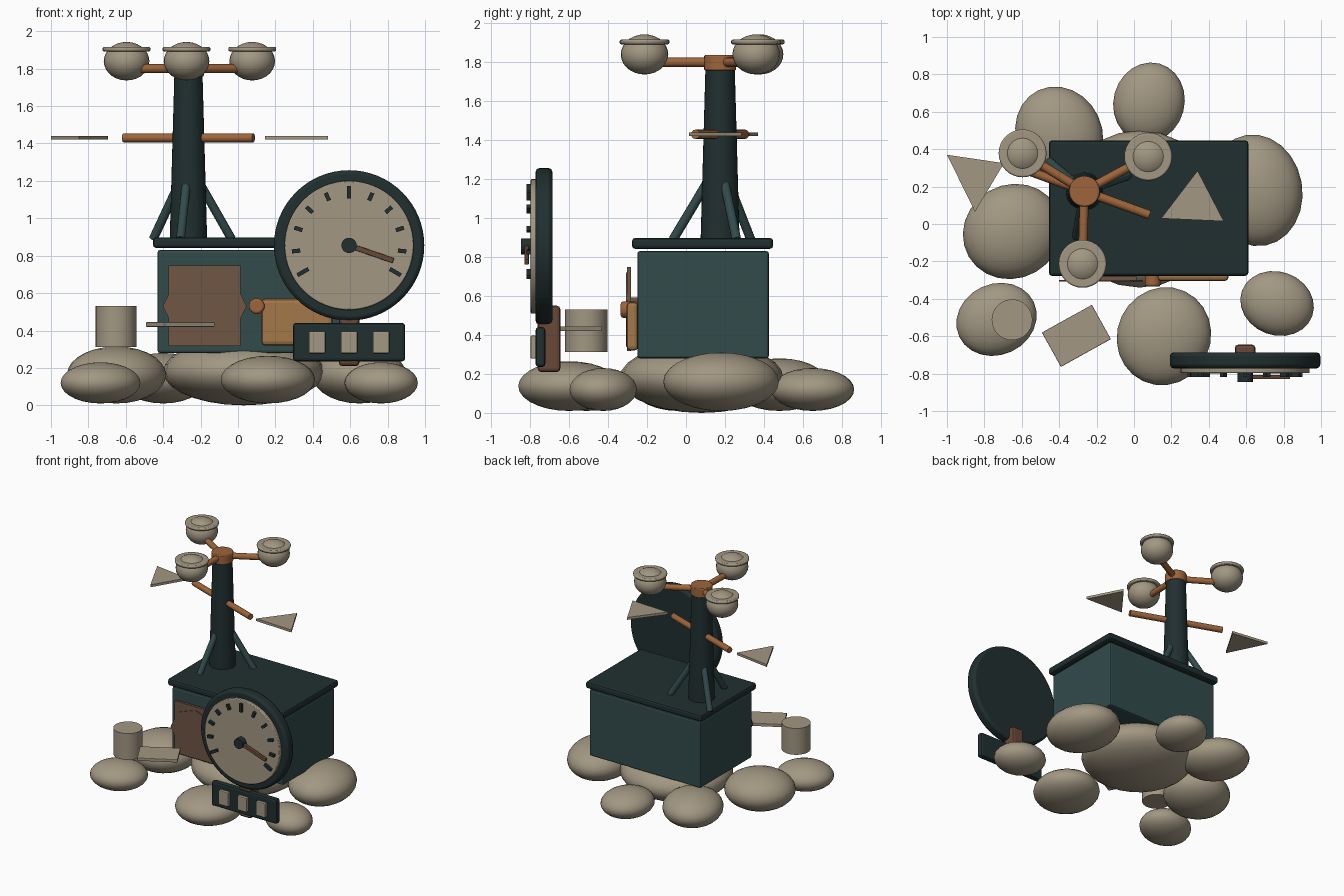
import bpy
import math
from mathutils import Vector

cube = bpy.data.objects.get("Cube")
if cube:
    bpy.data.objects.remove(cube, do_unlink=True)


def material(name, r, g, b):
    m = bpy.data.materials.new(name)
    m.use_nodes = True
    m.diffuse_color = (r, g, b, 1)
    m.node_tree.nodes["Principled BSDF"].inputs["Base Color"].default_value = (r, g, b, 1)
    return m


STONE = material("warm stone", 0.36, 0.31, 0.225)
TEAL = material("deep teal", 0.032, 0.07, 0.071)
DARK = material("dark slate", 0.015, 0.028, 0.029)
COPPER = material("copper", 0.34, 0.13, 0.043)
BROWN = material("bracket brown", 0.14, 0.066, 0.037)
DOOR = material("door brown", 0.16, 0.092, 0.06)
AMBER = material("amber panel", 0.37, 0.19, 0.065)


def finish(name, mat, bevel=0.0, smooth=True):
    ob = bpy.context.object
    ob.name = name
    ob.data.materials.append(mat)
    bpy.ops.object.transform_apply(location=False, rotation=False, scale=True)
    if smooth:
        bpy.ops.object.shade_smooth_by_angle(angle=math.radians(35))
    if bevel:
        mod = ob.modifiers.new("soft edges", "BEVEL")
        mod.width = bevel
        mod.segments = 2
    return ob


def box(name, mat, loc, size, bevel=0.0, rot=(0, 0, 0)):
    bpy.ops.mesh.primitive_cube_add(size=1, location=loc, rotation=rot)
    bpy.context.object.scale = size
    return finish(name, mat, bevel, smooth=False)


def rod(name, mat, a, b, r1, r2=None, sides=24, bevel=0.0):
    a, b = Vector(a), Vector(b)
    d = b - a
    bpy.ops.mesh.primitive_cone_add(
        vertices=sides, radius1=r1, radius2=r1 if r2 is None else r2, depth=d.length,
        location=(a + b) / 2, rotation=d.to_track_quat("Z", "Y").to_euler())
    return finish(name, mat, bevel)


def ball(name, mat, loc, size, turn=0.0):
    bpy.ops.mesh.primitive_uv_sphere_add(
        segments=24, ring_count=14, location=loc, rotation=(0, 0, math.radians(turn)))
    bpy.context.object.scale = size
    return finish(name, mat)


def polar(centre, radius, degrees, z):
    t = math.radians(degrees)
    return (centre[0] + radius * math.cos(t), centre[1] + radius * math.sin(t), z)


# Boulder base
ball("main_boulder", STONE, (0.03, 0.08, 0.18), (0.43, 0.42, 0.18))
boulders = [
    (-0.40, 0.48, 0.23, 0.26, 0.28, 25),
    (0.08, 0.65, 0.19, 0.215, 0.23, -15),
    (0.65, 0.18, 0.25, 0.30, 0.31, 10),
    (-0.65, -0.04, 0.27, 0.25, 0.315, 30),
    (-0.735, -0.51, 0.22, 0.19, 0.23, 25),
    (0.16, -0.60, 0.25, 0.265, 0.265, -25),
    (0.765, -0.425, 0.20, 0.17, 0.23, -20),
]
for i, (x, y, rx, ry, top, turn) in enumerate(boulders):
    half = (top - 0.01) / 2
    ball(f"boulder_{i + 1}", STONE, (x, y, top - half), (rx, ry, half), turn)

# Housing and roof
box("housing", TEAL, (0.08, 0.0875, 0.555), (1.02, 0.675, 0.55), 0.012)
box("roof", DARK, (0.078, 0.085, 0.87), (1.066, 0.724, 0.056), 0.016)

# Door with octagonal cover
box("door", DOOR, (-0.178, -0.292, 0.533), (0.385, 0.02, 0.43))
octagon = rod("door_cover", DOOR, (-0.178, -0.3, 0.53), (-0.178, -0.308, 0.53), 0.19, sides=8)
octagon.scale = (1.18, 1, 1)
box("door_mount", DOOR, (-0.178, -0.265, 0.533), (0.12, 0.04, 0.12))

# Amber panel and knob
box("amber_panel", AMBER, (0.315, -0.275, 0.445), (0.38, 0.06, 0.25), 0.02)
rod("panel_knob", COPPER, (0.10, -0.24, 0.53), (0.10, -0.335, 0.53), 0.042, bevel=0.012)

# Mast with three braces
MAST = (-0.265, 0.175)
rod("mast", DARK, (*MAST, 0.89), (*MAST, 1.78), 0.1, 0.075, 32)
for i in range(3):
    angle = 20 + 120 * i
    rod(f"mast_brace_{i + 1}", TEAL, polar(MAST, 0.245, angle, 0.89),
        polar(MAST, 0.075, angle, 1.17), 0.024, sides=12)

# Spinning cups on arms
rod("cup_hub", COPPER, (*MAST, 1.758), (*MAST, 1.836), 0.082, bevel=0.006)
for i in range(3):
    angle = 28.5 + 120 * i
    x, y, _ = polar(MAST, 0.388, angle, 0)
    rod(f"cup_arm_{i + 1}", COPPER, (*MAST, 1.80), polar(MAST, 0.36, angle, 1.80), 0.024, sides=12)
    ball(f"cup_{i + 1}", STONE, (x, y, 1.84), (0.122, 0.122, 0.103))
    rod(f"cup_rim_{i + 1}", STONE, (x, y, 1.892), (x, y, 1.916), 0.128, sides=32, bevel=0.008)

# Wind vane rod with triangular fins
rod("vane_rod", COPPER, polar(MAST, 0.37, -20, 1.43), polar(MAST, 0.37, 160, 1.43), 0.024, sides=12)


def fin(name, corners):
    n = len(corners)
    verts = [(x, y, z) for z in (1.42, 1.44) for x, y in corners]
    faces = [tuple(reversed(range(n))), tuple(range(n, 2 * n))]
    faces += [(i, (i + 1) % n, n + (i + 1) % n, n + i) for i in range(n)]
    mesh = bpy.data.meshes.new(name)
    mesh.from_pydata(verts, [], faces)
    mesh.materials.append(STONE)
    bpy.context.collection.objects.link(bpy.data.objects.new(name, mesh))


fin("vane_fin_right", [(-1.0, 0.37), (-0.85, 0.065), (-0.695, 0.325)])
fin("vane_fin_left", [(0.145, 0.03), (0.48, 0.015), (0.34, 0.285)])

# Round gauge
GX, GZ = 0.594, 0.855


def gauge_disc(name, mat, back, front, radius, sides=48, bevel=0.0):
    return rod(name, mat, (GX, back, GZ), (GX, front, GZ), radius, sides=sides, bevel=bevel)


gauge_disc("gauge_case", DARK, -0.686, -0.772, 0.402, 64, 0.02)
gauge_disc("gauge_face", STONE, -0.76, -0.797, 0.345, 64, 0.006)
gauge_disc("gauge_pivot", DARK, -0.79, -0.846, 0.041, 20)
for i in range(11):
    t = math.radians(210 - 24 * i)
    length = 0.068 if i % 5 == 0 else 0.045
    box(f"gauge_tick_{i + 1}", DARK,
        (GX + 0.285 * math.cos(t), -0.805, GZ + 0.285 * math.sin(t)),
        (length, 0.026, 0.022), rot=(0, -t, 0))
needle = math.radians(-19)
box("gauge_needle", BROWN,
    (GX + 0.135 * math.cos(needle), -0.818, GZ + 0.135 * math.sin(needle)),
    (0.23, 0.024, 0.028), 0.004, (0, -needle, 0))

# Bracket and readout with three windows
box("gauge_bracket", BROWN, (GX, -0.703, 0.38), (0.11, 0.116, 0.34), 0.018)
box("readout_case", DARK, (GX, -0.747, 0.338), (0.60, 0.05, 0.205), 0.016)
for i in (-1, 0, 1):
    box(f"readout_window_{i + 2}", STONE, (GX + 0.171 * i, -0.783, 0.337), (0.088, 0.03, 0.118), 0.006)

# Rain collector and flat slab
rod("rain_collector", STONE, (-0.652, -0.512, 0.312), (-0.652, -0.512, 0.53), 0.109, sides=32)
box("flat_slab", STONE, (-0.308, -0.598, 0.432), (0.306, 0.21, 0.025), 0.004, (0, 0, math.radians(29)))
